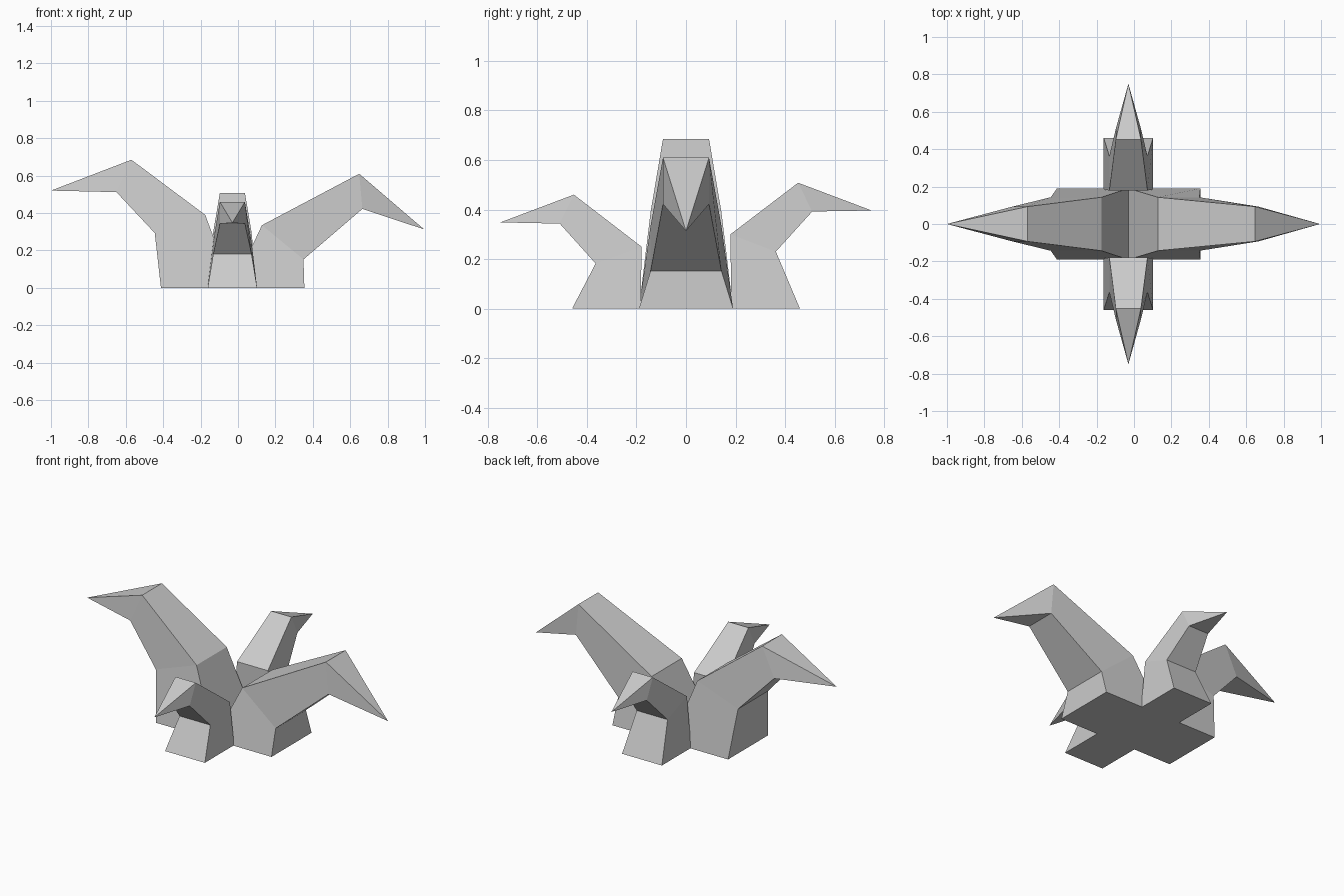
import bpy
import bmesh
from mathutils import Vector

cube = bpy.data.objects.get("Cube")
if cube:
    bpy.data.objects.remove(cube, do_unlink=True)

grey = bpy.data.materials.new("stone_grey")
grey.use_nodes = True
colour = (0.6, 0.6, 0.6, 1)
grey.diffuse_color = colour
grey.node_tree.nodes["Principled BSDF"].inputs["Base Color"].default_value = colour

CENTRE_X = -0.03


def claw(name, along_x, profile, widths):
    """Sweep rungs (back point, belly point) with half widths, ending in a tip."""
    def place(reach, side, z):
        if along_x:
            return Vector((reach, side, z))
        return Vector((CENTRE_X + side, reach, z))

    bm = bmesh.new()
    rings = []
    for (back, belly), w in zip(profile[:-1], widths):
        rings.append([bm.verts.new(place(r, s, z)) for (r, z), s in
                      ((back, -w), (belly, -w), (belly, w), (back, w))])
    tip = bm.verts.new(place(profile[-1][0], 0, profile[-1][1]))
    bm.faces.new(rings[0])
    for a, b in zip(rings, rings[1:]):
        for i in range(4):
            j = (i + 1) % 4
            bm.faces.new((a[i], a[j], b[j], b[i]))
    for i in range(4):
        bm.faces.new((rings[-1][i], rings[-1][(i + 1) % 4], tip))
    bmesh.ops.recalc_face_normals(bm, faces=bm.faces)
    mesh = bpy.data.meshes.new(name)
    bm.to_mesh(mesh)
    bm.free()
    mesh.materials.append(grey)
    obj = bpy.data.objects.new(name, mesh)
    bpy.context.collection.objects.link(obj)


# Large claws, meeting in a valley at the middle
large = (0.19, 0.143, 0.093)
claw("left_claw", True,
     [((CENTRE_X, 0), (0.355, 0)), ((0.128, 0.335), (0.35, 0.152)),
      ((0.648, 0.61), (0.665, 0.422)), (0.995, 0.313)], large)
claw("right_claw", True,
     [((CENTRE_X, 0), (-0.412, 0)), ((-0.175, 0.39), (-0.445, 0.293)),
      ((-0.57, 0.685), (-0.65, 0.512)), (-1.0, 0.52)], large)

# Small claws, with upright inner walls
small = (0.132, 0.102, 0.067)
claw("front_claw", False,
     [((-0.182, 0), (-0.46, 0)), ((-0.18, 0.25), (-0.365, 0.182)),
      ((-0.453, 0.46), (-0.51, 0.343)), (-0.75, 0.348)], small)
claw("back_claw", False,
     [((0.182, 0), (0.46, 0)), ((0.18, 0.3), (0.363, 0.23)),
      ((0.453, 0.508), (0.51, 0.392)), (0.75, 0.396)], small)
